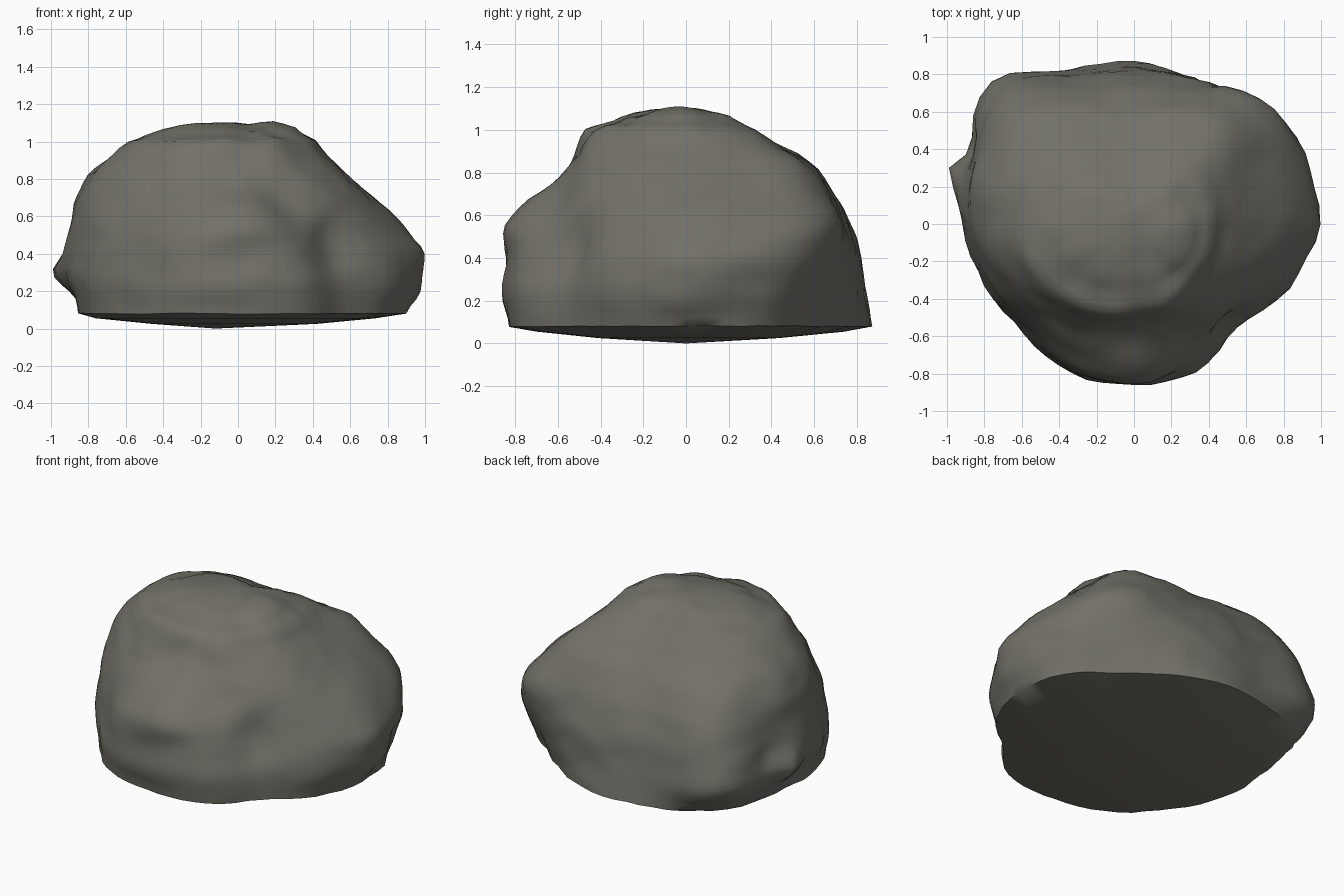
import bpy, bmesh, math
from mathutils import Vector, noise

cube = bpy.data.objects.get("Cube")
if cube:
    bpy.data.objects.remove(cube, do_unlink=True)

# Outline radii in hundredths, anticlockwise from +x, one row per height
HEIGHTS = [.08, .24, .4, .55, .7, .85, 1.0, 1.06]
ROWS = [
    [90, 91, 82, 83, 87, 89, 95, 88, 86, 84, 82, 85, 82, 84, 78, 86],
    [97, 98, 88, 84, 84, 88, 107, 96, 91, 86, 83, 87, 86, 86, 79, 90],
    [96, 101, 93, 84, 82, 86, 104, 97, 92, 85, 80, 85, 84, 82, 76, 87],
    [87, 93, 95, 80, 77, 82, 99, 93, 89, 83, 76, 81, 84, 78, 72, 78],
    [72, 77, 84, 73, 68, 75, 91, 89, 85, 79, 70, 69, 66, 65, 67, 69],
    [56, 59, 70, 60, 54, 62, 76, 79, 76, 70, 63, 58, 53, 54, 54, 55],
    [41, 42, 44, 34, 29, 35, 46, 55, 59, 58, 53, 50, 46, 45, 42, 42],
    [30, 28, 28, 19, 14, 18, 27, 37, 40, 41, 38, 34, 29, 30, 31, 31],
]
SEGMENTS, STEPS = 64, 4

# Local knobs and hollows: centre, reach, outward push
DENTS = [
    ((-.96, .27, .3), .09, .11),
    ((-.9, .41, .4), .1, -.04),
    ((.5, -.55, .43), .17, -.05),
    ((.9, .32, .3), .15, -.05),
    ((.95, -.05, .41), .1, .04),
    ((.96, -.05, .2), .08, .03),
    ((.32, -.68, .64), .14, -.03),
    ((.05, -.74, .65), .14, .04),
    ((-.88, .1, .14), .1, -.04),
    ((.2, -.05, 1.1), .12, .02),
    ((-.25, -.08, 1.08), .14, .025),
]


def spline(a, b, c, d, t):
    return b + .5 * t * (c - a + t * (2*a - 5*b + 4*c - d + t * (3*(b - c) + d - a)))


def radius(row, turn):
    n = len(row)
    i = int(turn * n)
    return spline(*(row[(i + k) % n] for k in (-1, 0, 1, 2)), turn * n - i) / 100


def weathered(p):
    out = Vector((p.x, p.y, p.z - .35)).normalized()
    push = .012 * noise.noise(p * 4) + .014 * noise.noise(p * 8)
    for centre, reach, amount in DENTS:
        push += amount * math.exp(-((p - Vector(centre)).length / reach) ** 2)
    return p + out * push


# Stacked rings of the boulder
bm = bmesh.new()
outlines = []
last = len(ROWS) - 1
for j in range(last * STEPS + 1):
    level = min(j // STEPS, last - 1)
    t = j / STEPS - level
    near = [min(max(level + k, 0), last) for k in (-1, 0, 1, 2)]
    z = HEIGHTS[level] + t * (HEIGHTS[level + 1] - HEIGHTS[level])
    ring = []
    for s in range(SEGMENTS):
        turn = s / SEGMENTS
        r = spline(*(radius(ROWS[k], turn) for k in near), t)
        a = turn * math.tau
        ring.append(Vector((r * math.cos(a), r * math.sin(a), z)))
    outlines.append(ring)

# Gently domed crown
brow = outlines[-1]
for scale in (.8, .6, .4, .2):
    outlines.append([Vector((p.x * scale, p.y * scale, 1.095 - .035 * scale ** 2))
                     for p in brow])
rings = [[bm.verts.new(weathered(p)) for p in ring] for ring in outlines]
crown = bm.verts.new(weathered(Vector((0, 0, 1.095))))

# Shallow rounded underside
for scale, z in ((.85, .055), (.5, .025)):
    rings.insert(0, [bm.verts.new((p.x * scale - .03, p.y * scale, z))
                     for p in outlines[0]])
foot = bm.verts.new((-.12, 0, 0))

for s in range(SEGMENTS):
    n = (s + 1) % SEGMENTS
    for low, high in zip(rings, rings[1:]):
        bm.faces.new((low[s], low[n], high[n], high[s]))
    bm.faces.new((rings[-1][s], rings[-1][n], crown))
    bm.faces.new((rings[0][n], rings[0][s], foot))
bmesh.ops.recalc_face_normals(bm, faces=bm.faces)

mesh = bpy.data.meshes.new("boulder")
bm.to_mesh(mesh)
bm.free()
boulder = bpy.data.objects.new("boulder", mesh)
bpy.context.collection.objects.link(boulder)

# Warm grey stone
stone = bpy.data.materials.new("warm grey stone")
stone.use_nodes = True
colour = (.17, .165, .14, 1)
stone.diffuse_color = colour
stone.node_tree.nodes["Principled BSDF"].inputs["Base Color"].default_value = colour
mesh.materials.append(stone)

bpy.context.view_layer.objects.active = boulder
boulder.select_set(True)
bpy.ops.object.shade_smooth_by_angle(angle=math.radians(55))
